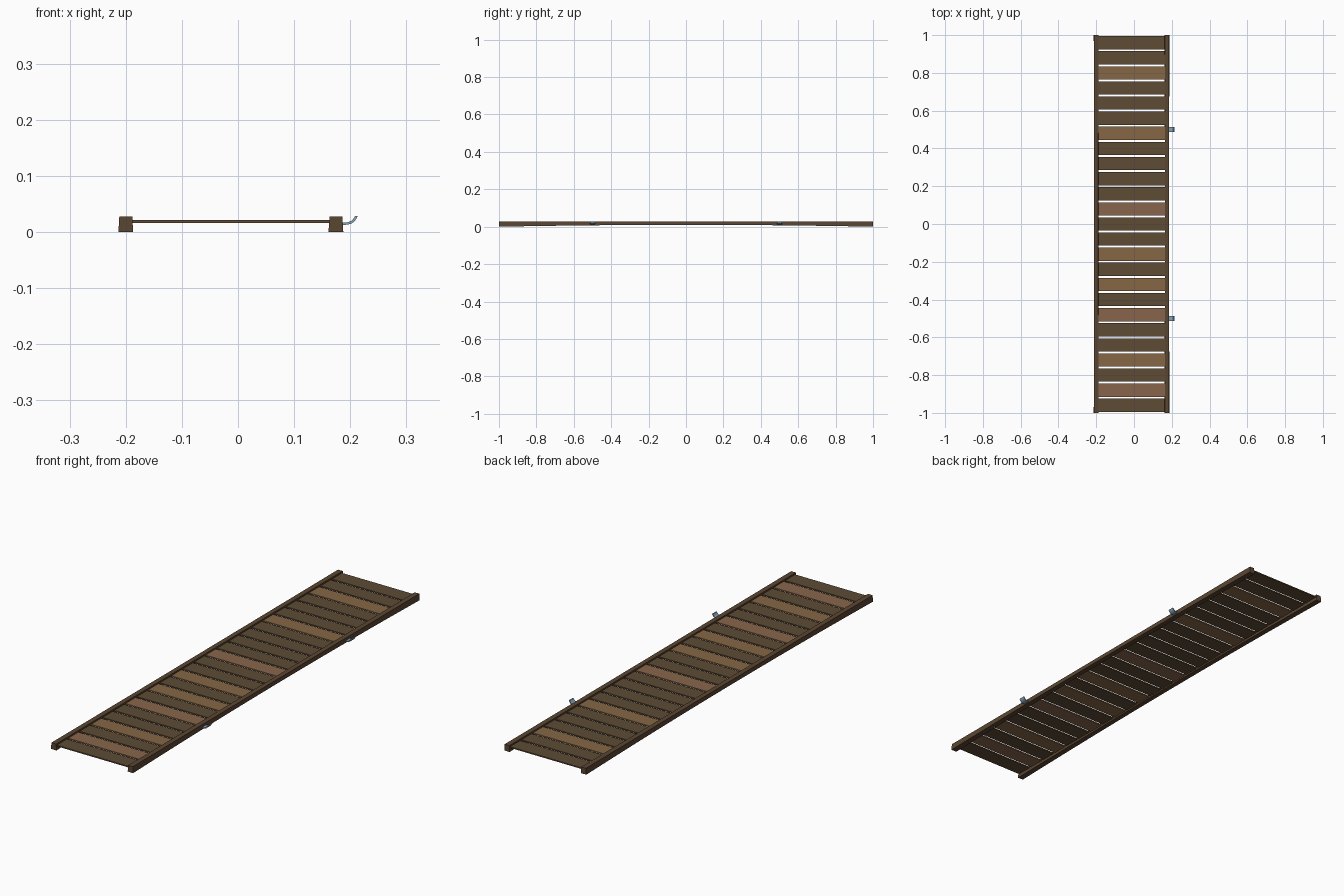
import bpy, bmesh

if "Cube" in bpy.data.objects:
    bpy.data.objects.remove(bpy.data.objects["Cube"])


def material(name, rgb):
    m = bpy.data.materials.new(name)
    lin = [((c / 255 + 0.055) / 1.055) ** 2.4 for c in rgb]
    m.diffuse_color = (*lin, 1)
    m.use_nodes = True
    m.node_tree.nodes["Principled BSDF"].inputs["Base Color"].default_value = m.diffuse_color
    return m


DARK = material("dark wood", (94, 75, 53))
RAIL = material("rail wood", (90, 70, 49))
TAN = material("tan wood", (134, 103, 70))
RED = material("reddish wood", (136, 101, 76))
STEEL = material("blue grey steel", (135, 163, 182))


def loft(name, sections, mat):
    """Join equal-sized rings of points into a closed solid."""
    bm = bmesh.new()
    rings = [[bm.verts.new(p) for p in s] for s in sections]
    n = len(rings[0])
    for a, b in zip(rings, rings[1:]):
        for i in range(n):
            j = (i + 1) % n
            bm.faces.new((a[i], a[j], b[j], b[i]))
    bm.faces.new(rings[0])
    bm.faces.new(rings[-1])
    bmesh.ops.recalc_face_normals(bm, faces=bm.faces)
    me = bpy.data.meshes.new(name)
    bm.to_mesh(me)
    bm.free()
    me.materials.append(mat)
    ob = bpy.data.objects.new(name, me)
    bpy.context.collection.objects.link(ob)
    return ob


# Side rails: slightly flared at the ends, underside gently arched
def rail(name, cx):
    sections = []
    for k in range(13):
        y = -1 + k / 6
        arch = 1 - y * y
        wb, wt = 0.0132 - 0.002 * arch, 0.0115 - 0.001 * arch
        zb, zt = 0.010 * arch, 0.028
        sections.append([(cx - wb, y, zb), (cx + wb, y, zb),
                         (cx + wt, y, zt), (cx - wt, y, zt)])
    loft(name, sections, RAIL)


rail("left_rail", -0.2)
rail("right_rail", 0.1745)

# Cross planks, mostly dark with some lighter boards
light = {1: RED, 3: TAN, 6: RED, 8: TAN, 10: TAN, 13: RED, 18: TAN, 22: TAN}
for i in range(25):
    y, h = -0.96 + 0.08 * i, 0.035
    lo = -0.995 if i == 0 else y - h
    hi = 0.995 if i == 24 else y + h
    loft(f"plank_{i + 1}",
         [[(x, lo, 0.0162), (x, hi, 0.0162), (x, hi, 0.0215), (x, lo, 0.0215)]
          for x in (-0.2, 0.1745)], light.get(i, DARK))

# Curved steel hooks on the right rail
hook = [(0.182, 0.0130), (0.195, 0.0132), (0.203, 0.0155), (0.209, 0.0205),
        (0.2132, 0.0285), (0.2085, 0.0285), (0.205, 0.0230), (0.201, 0.0195),
        (0.195, 0.0175), (0.182, 0.0170)]
for side, yc in (("front", -0.5), ("back", 0.5)):
    loft(f"{side}_hook", [[(x, yc + d, z) for x, z in hook]
                          for d in (-0.014, 0.014)], STEEL)
